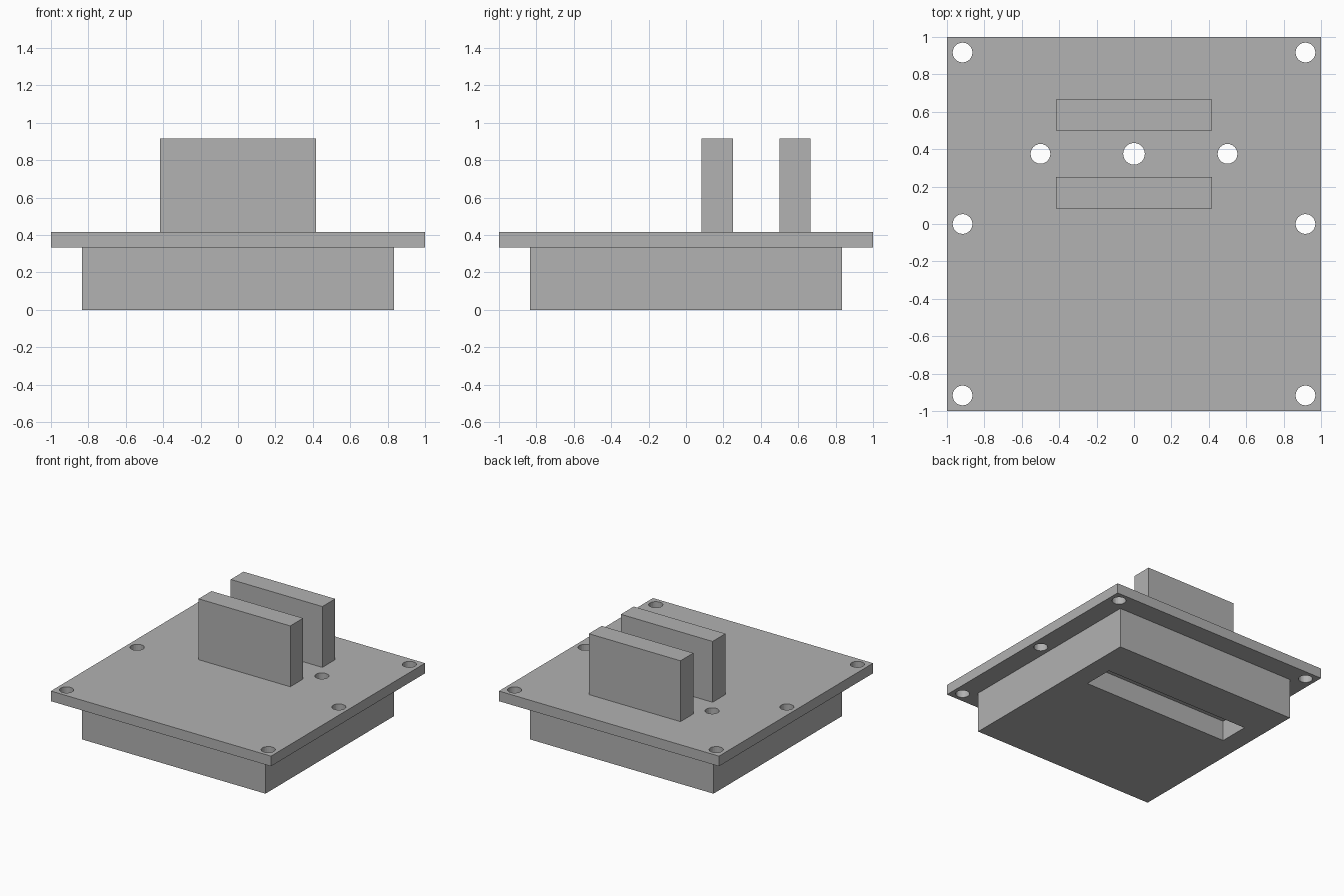
import bpy

cube = bpy.data.objects.get("Cube")
if cube:
    bpy.data.objects.remove(cube, do_unlink=True)

U = 1 / 12  # design unit

grey = bpy.data.materials.new("plain grey")
grey.use_nodes = True
colour = (0.445, 0.445, 0.445, 1)
grey.diffuse_color = colour
grey.node_tree.nodes["Principled BSDF"].inputs["Base Color"].default_value = colour


def box(name, x, y, z):
    """Box from (min, max) ranges in design units."""
    ranges = (x, y, z)
    bpy.ops.mesh.primitive_cube_add(
        size=1, location=[(a + b) / 2 * U for a, b in ranges])
    ob = bpy.context.object
    ob.name = name
    ob.scale = [(b - a) * U for a, b in ranges]
    bpy.ops.object.transform_apply(location=False, rotation=False, scale=True)
    ob.data.materials.append(grey)
    return ob


def drill(name, x, y, radius):
    """Tall cylinder used to cut a through hole."""
    bpy.ops.mesh.primitive_cylinder_add(
        vertices=24, radius=radius, depth=2, location=(x * U, y * U, 0.25))
    ob = bpy.context.object
    ob.name = name
    ob.data.materials.append(grey)
    return ob


def cut(target, cutters):
    """Subtract each cutter from the target."""
    bpy.context.view_layer.objects.active = target
    for cutter in cutters:
        cutter.hide_render = True
        mod = target.modifiers.new("cut", 'BOOLEAN')
        mod.operation = 'DIFFERENCE'
        mod.solver = 'EXACT'
        mod.object = cutter
        bpy.ops.object.modifier_apply(modifier=mod.name)


# Solid parts
base_block = box("base_block", (-10, 10), (-10, 10), (0, 4))
mounting_plate = box("mounting_plate", (-12, 12), (-12, 12), (4, 5))
front_fin = box("front_fin", (-5, 5), (1, 3), (5, 11))
back_fin = box("back_fin", (-5, 5), (6, 8), (5, 11))

# Screw holes along both plate edges
edge_drills = [drill("edge_drill", x, y, 0.053)
               for x in (-11, 11) for y in (-11, 0, 11)]

# Row of holes between the fins, opening into the slot underneath
row_drills = [drill("row_drill", x, 4.5, r)
              for x, r in ((-6, 0.053), (0, 0.058), (6, 0.053))]
slot = box("slot_cutter", (-8, 8), (3, 6), (-1, 2))

cut(mounting_plate, edge_drills + row_drills)
cut(base_block, [slot] + row_drills)

# Remove the cutting helpers
for helper in edge_drills + row_drills + [slot]:
    bpy.data.objects.remove(helper, do_unlink=True)
